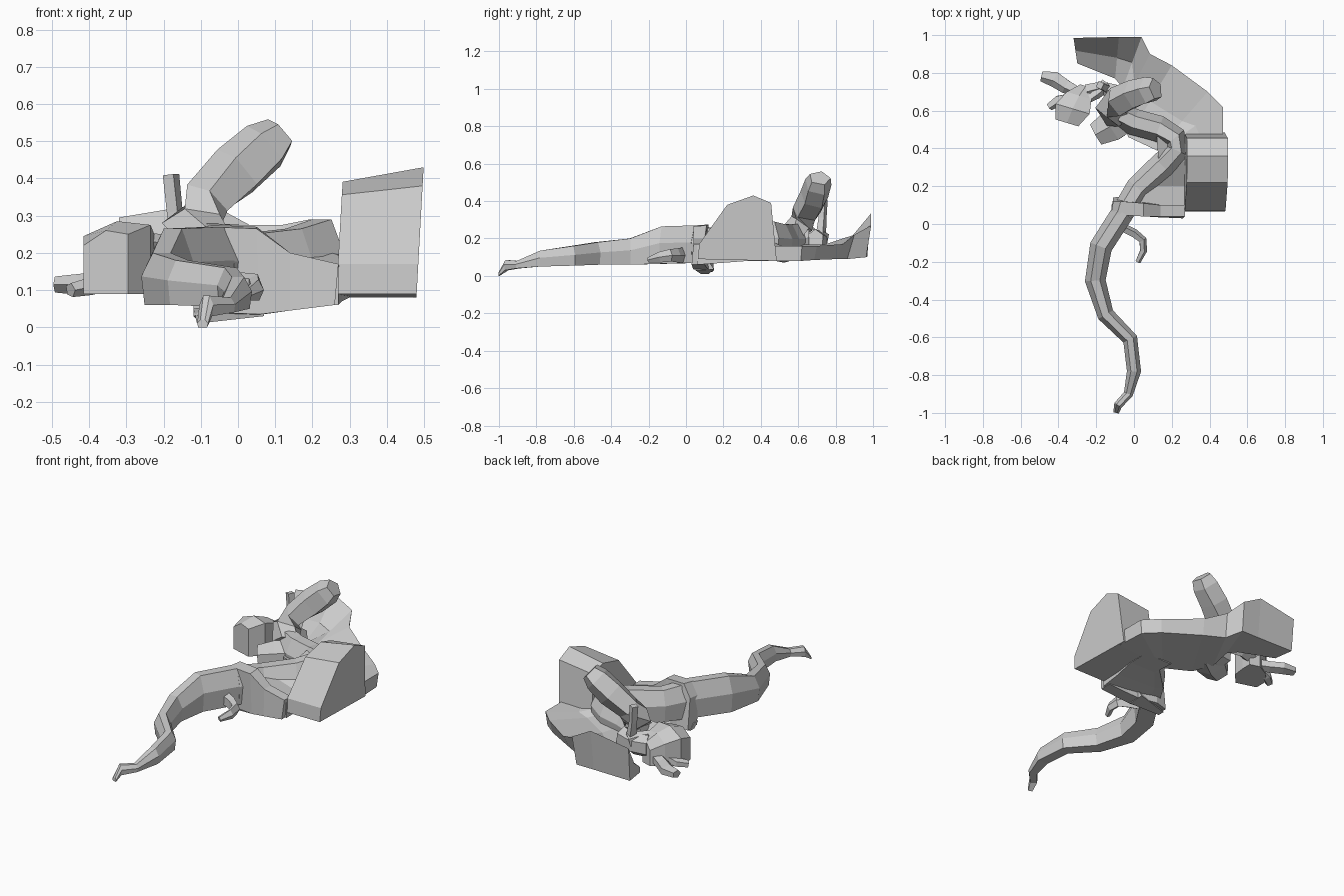
import bpy, bmesh
from math import cos, sin, pi
from mathutils import Vector


def loft(name, rings):
    """Skin equal-sized rings of points into one closed flat-faced mesh."""
    bm = bmesh.new()
    vs = [[bm.verts.new(p) for p in r] for r in rings]
    n = len(rings[0])
    for a, b in zip(vs, vs[1:]):
        for i in range(n):
            j = (i + 1) % n
            bm.faces.new((a[i], a[j], b[j], b[i]))
    bm.faces.new(vs[0][::-1])
    bm.faces.new(vs[-1])
    bmesh.ops.recalc_face_normals(bm, faces=bm.faces)
    me = bpy.data.meshes.new(name)
    bm.to_mesh(me)
    bm.free()
    ob = bpy.data.objects.new(name, me)
    bpy.context.collection.objects.link(ob)
    return ob


# section shape: narrow ridge on top, wide flanks, flat belly
SECTION = [(-.22, .5), (.22, .5), (.5, .05), (.42, -.5), (-.42, -.5), (-.5, .05)]


def ridge_tube(name, path):
    """Path rows: x, y, bottom z, top z, width. Sections stay upright."""
    rings = []
    for i, (x, y, zb, zt, w) in enumerate(path):
        a, b = path[max(i - 1, 0)], path[min(i + 1, len(path) - 1)]
        side = Vector((b[1] - a[1], a[0] - b[0], 0)).normalized()
        c = Vector((x, y, (zb + zt) / 2))
        rings.append([c + side * (s * w) + Vector((0, 0, t * (zt - zb))) for s, t in SECTION])
    return loft(name, rings)


def limb(name, path, sides=6):
    """Path rows: x, y, z, width, height. Sections follow the path."""
    rings = []
    for i, (x, y, z, w, h) in enumerate(path):
        a, b = path[max(i - 1, 0)], path[min(i + 1, len(path) - 1)]
        t = (Vector(b[:3]) - Vector(a[:3])).normalized()
        side = t.cross(Vector((0, 0, 1))).normalized()
        up = side.cross(t)
        rings.append([Vector((x, y, z)) + side * (cos(k) * w / 2) + up * (sin(k) * h / 2)
                      for k in [2 * pi * (j + .5) / sides for j in range(sides)]])
    return loft(name, rings)


# long winding tail
ridge_tube("tail", [
    (-.095, -1.0, .0, .02, .03), (-.085, -.96, .03, .085, .045), (-.03, -.9, .04, .08, .05),
    (0, -.78, .05, .135, .075), (-.02, -.61, .055, .16, .08), (-.15, -.48, .06, .18, .09),
    (-.205, -.3, .06, .2, .11), (-.175, -.12, .065, .265, .12), (-.06, .06, .07, .27, .12)])

# trunk, continuing the tail and curling back on itself
ridge_tube("trunk", [
    (-.06, .06, .07, .265, .12), (.02, .19, .08, .25, .13), (.15, .31, .08, .265, .14),
    (.225, .39, .09, .29, .13), (.215, .455, .1, .29, .13), (.13, .505, .1, .275, .14),
    (0, .54, .1, .275, .14), (-.1, .59, .1, .28, .14), (-.11, .65, .12, .29, .1)])

# raised neck and head
limb("raised_neck", [
    (-.08, .56, .22, .15, .12), (-.12, .62, .28, .17, .14), (-.085, .645, .34, .17, .13),
    (0, .685, .42, .16, .16), (.075, .705, .487, .15, .15), (.115, .715, .523, .12, .1)], 5)
limb("neck_spike", [(-.15, .72, .2, .06, .06), (-.17, .73, .31, .045, .045),
                    (-.18, .735, .41, .05, .045)], 4)

# flank slope joining the trunk to the wing block
loft("flank", [
    [(-.03, .09, .07), (-.03, .09, .22), (.27, .06, .17), (.27, .06, .06)],
    [(.02, .2, .08), (.02, .2, .22), (.28, .2, .14), (.28, .2, .07)],
    [(.13, .33, .08), (.13, .33, .25), (.3, .33, .18), (.3, .33, .08)],
    [(.12, .46, .08), (.12, .46, .26), (.3, .46, .2), (.3, .46, .08)]])

# hip band with its low spur
loft("hip_band", [
    [(-.12, .07, .03), (-.12, .06, .2), (-.11, .12, .2), (-.11, .14, .02)],
    [(-.07, .05, .04), (-.09, .05, .27), (-.07, .12, .275), (-.04, .15, .03)],
    [(.06, .04, .035), (.05, .04, .265), (.05, .11, .27), (.07, .12, .035)],
    [(.14, .035, .045), (.14, .04, .2), (.14, .1, .2), (.14, .11, .045)],
    [(.26, .03, .06), (.27, .04, .17), (.27, .1, .17), (.26, .1, .06)]])
loft("hip_spur", [
    [(-.12, .06, .05), (-.12, .1, .05), (-.11, .12, .01), (-.11, .08, .01)],
    [(.07, .04, .08), (.07, .12, .08), (.07, .15, .035), (.07, .05, .03)]])

# small hooked hind foot
limb("hind_foot", [
    (-.06, -.02, .11, .05, .09), (0, -.05, .11, .05, .08), (.045, -.085, .11, .045, .07),
    (.05, -.14, .1, .04, .06), (.02, -.2, .085, .03, .03)], 5)

# tall wedge-shaped wing block
profile = [(.065, .09), (.07, .17), (.22, .38), (.36, .43), (.455, .39), (.485, .08)]
loft("wing_block", [
    [(.26 + z * .05, y, z - max(0, z - .3) * .3) for y, z in profile],
    [(.475 + z * .055, y, z) for y, z in profile]])

# swept fan: outer x y, inner x y, bottom, outer top, inner top, bottom inset
fan = [(.47, .44, .26, .42, .08, .16, .2, 0), (.47, .62, .18, .42, .08, .16, .2, .03),
       (.39, .7, .12, .39, .085, .16, .19, .05), (.2, .84, -.03, .46, .09, .17, .18, .1),
       (.085, .9, -.08, .58, .09, .22, .17, .12), (.04, .99, -.06, .72, .1, .27, .16, .1),
       (-.08, .99, -.1, .77, .1, .335, .14, .12), (-.32, .985, -.3, .85, .1, .295, .13, .12)]
loft("swept_fan", [
    [(ox + (ix - ox) * k, oy + (iy - oy) * k, zb), (ox, oy, zo),
     (ox * .5 + ix * .5, oy * .5 + iy * .5, zo * .45 + zi * .55 - .025),
     (ix, iy, zi), (ix, iy, zb)] for ox, oy, ix, iy, zb, zo, zi, k in fan])

# stubby foot under the neck
limb("front_foot", [(-.04, .57, .16, .18, .15), (-.12, .52, .15, .19, .16),
                    (-.2, .475, .14, .14, .12)], 6)

# bent arm with heavy hand and fingers
limb("arm", [(-.08, .69, .19, .1, .12), (-.17, .72, .18, .08, .12),
             (-.25, .7, .18, .09, .13)], 6)
loft("hand", [
    [(cx + dx, cy + dy, z) for dx, dy, z in
     ((-w, w * .3, .09), (-w, w * .3, zt - .04), (0, 0, zt), (w, -w * .3, zt - .01),
      (w, -w * .3, .09))]
    for cx, cy, w, zt in ((-.255, .73, .03, .22), (-.29, .68, .065, .26),
                          (-.325, .61, .09, .285), (-.355, .535, .06, .26))])
for name, path in (
        ("outer_finger", [(-.28, .69, .13, .06, .07), (-.36, .73, .12, .08, .06),
                          (-.42, .77, .115, .09, .06), (-.49, .785, .115, .06, .045)]),
        ("inner_finger", [(-.34, .67, .13, .05, .06), (-.4, .655, .11, .06, .05),
                          (-.45, .62, .1, .045, .04)]),
        ("thumb", [(-.15, .74, .2, .07, .08), (-.2, .69, .22, .06, .06),
                   (-.24, .66, .23, .04, .05)])):
    limb(name, path, 5)
